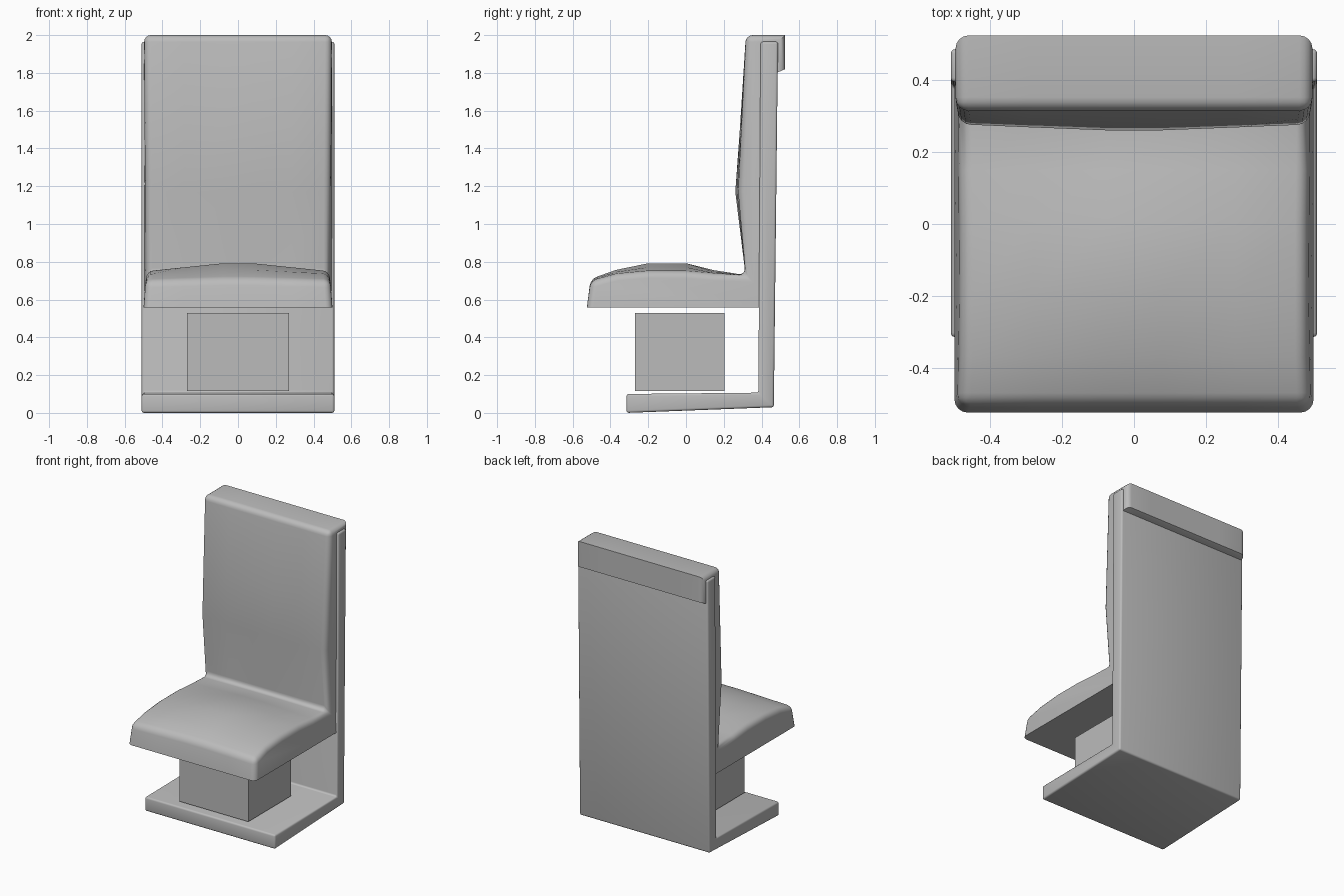
import bpy, bmesh

old = bpy.data.objects.get("Cube")
if old:
    bpy.data.objects.remove(old, do_unlink=True)

# One plain grey for the whole seat
grey = bpy.data.materials.new("mid grey")
grey.use_nodes = True
colour = (0.5, 0.5, 0.5, 1)
grey.diffuse_color = colour
grey.node_tree.nodes["Principled BSDF"].inputs["Base Color"].default_value = colour


def loft(name, profile, stations, place, bevel_rule=None, radius=0.01, segments=3):
    """Sweep a closed (y, z) profile across x, cap it and round chosen edges."""
    bm = bmesh.new()
    rings = [[bm.verts.new(place(s, p)) for p in profile] for s in stations]
    count = len(profile)
    for a, b in zip(rings, rings[1:]):
        for i in range(count):
            j = (i + 1) % count
            bm.faces.new((a[i], a[j], b[j], b[i]))
    bm.faces.new(rings[0])
    bm.faces.new(rings[-1])
    bmesh.ops.recalc_face_normals(bm, faces=bm.faces)
    if bevel_rule:
        where = {v: (s, i) for s, ring in enumerate(rings) for i, v in enumerate(ring)}
        last = len(rings) - 1
        edges = [e for e in bm.edges if bevel_rule(*where[e.verts[0]], *where[e.verts[1]], last)]
        bmesh.ops.bevel(bm, geom=edges, offset=radius, segments=segments,
                        profile=0.5, affect="EDGES", clamp_overlap=False)
    mesh = bpy.data.meshes.new(name)
    bm.to_mesh(mesh)
    bm.free()
    mesh.materials.append(grey)
    obj = bpy.data.objects.new(name, mesh)
    bpy.context.collection.objects.link(obj)
    bpy.ops.object.select_all(action="DESELECT")
    obj.select_set(True)
    bpy.context.view_layer.objects.active = obj
    bpy.ops.object.shade_smooth_by_angle(angle=0.6)
    return obj


def straight(half_width):
    return lambda s, p: (s * half_width, p[0], p[1])


# L-shaped frame: floor plate and tall back plate
frame_profile = [(-0.315, 0.0), (0.465, 0.03), (0.487, 1.965),
                 (0.395, 1.965), (0.383, 0.107), (-0.315, 0.1)]
loft("frame", frame_profile, (-1, 1), straight(0.51),
     lambda *edge: True, 0.012)

# Pedestal box under the seat
loft("pedestal", [(-0.27, 0.115), (0.205, 0.115), (0.205, 0.53), (-0.27, 0.53)],
     (-1, 1), straight(0.27))

# Upholstery: y, z, crown in y, crown in z, half width
cushion = [
    (0.43, 0.557, 0, 0, 0.5),
    (-0.525, 0.557, 0, 0, 0.5),
    (-0.505, 0.7, 0, 0.01, 0.49),
    (-0.37, 0.735, 0, 0.022, 0.485),
    (-0.2, 0.75, 0, 0.042, 0.485),
    (0.0, 0.75, 0, 0.042, 0.485),
    (0.15, 0.738, 0, 0.017, 0.487),
    (0.315, 0.73, 0, 0, 0.49),
    (0.277, 1.17, -0.016, 0, 0.49),
    (0.293, 1.5, -0.008, 0, 0.493),
    (0.317, 2.0, 0, 0, 0.497),
    (0.525, 2.0, 0, 0, 0.497),
    (0.525, 1.82, 0, 0, 0.497),
    (0.48, 1.8, 0, 0, 0.497),
    (0.43, 1.8, 0, 0, 0.497),
]
ROUND_CROSS = {2, 7, 10}          # seat nose, seat crease, top front
SHARP_RIM = {0, 12, 13, 14}       # underside and hidden rear stay crisp


def crowned(s, p):
    y, z, dy, dz, half = p
    lift = min(1, (1 - abs(s)) / 0.84)
    return (s * half, y + dy * lift, z + dz * lift)


def cushion_edges(s0, i0, s1, i1, last):
    if s0 != s1:
        return i0 == i1 and i0 in ROUND_CROSS
    start = max(i0, i1) if abs(i0 - i1) > 1 else min(i0, i1)
    return s0 in (0, last) and start not in SHARP_RIM


loft("seat_and_back_cushion", cushion, (-1, -0.58, -0.16, 0.16, 0.58, 1),
     crowned, cushion_edges, 0.036, 4)
